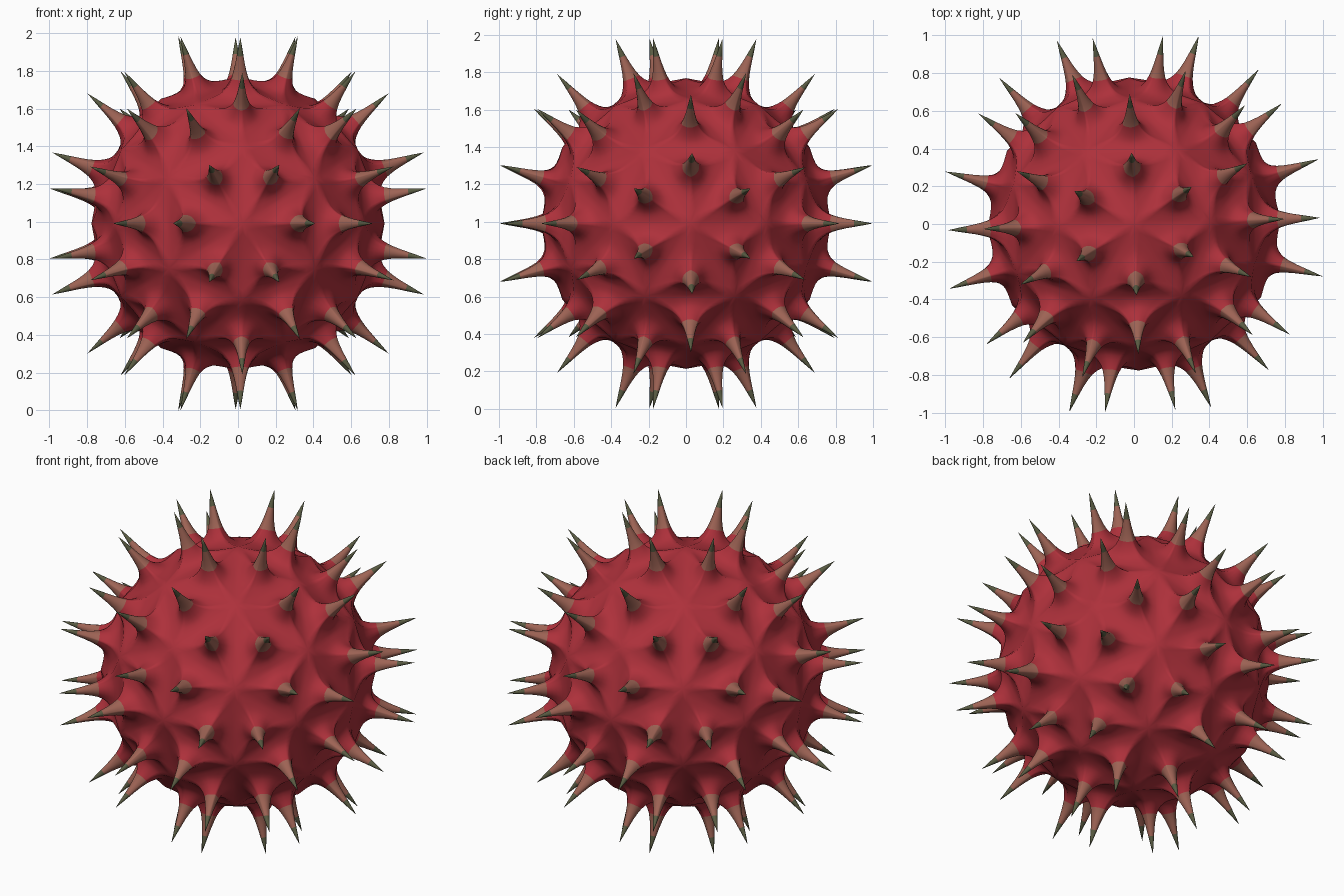
import bpy, bmesh, math
from itertools import combinations
from mathutils import Vector, Matrix

if "Cube" in bpy.data.objects:
    bpy.data.objects.remove(bpy.data.objects["Cube"])

TIP = 1.055           # spike tip radius
STEPS = 8             # points along each cell edge
# spike profile: (fraction of cell width, distance from centre)
PROFILE = [(0.85, 0.750), (0.7, 0.752), (0.57, 0.757), (0.46, 0.766), (0.36, 0.783),
           (0.28, 0.803), (0.21, 0.830), (0.155, 0.865), (0.11, 0.905),
           (0.07, 0.955), (0.035, 1.005)]
BODY_TOP, SPIKE_TOP = 0.830, 0.955


def material(name, rgb):
    m = bpy.data.materials.new(name)
    m.diffuse_color = (*rgb, 1)
    m.use_nodes = True
    m.node_tree.nodes["Principled BSDF"].inputs["Base Color"].default_value = m.diffuse_color
    return m


# 80 triangular cells: an icosahedron split once
phi = (1 + 5 ** 0.5) / 2
corners = []
for a in (-1, 1):
    for b in (-phi, phi):
        corners += [Vector((a, 0, b)), Vector((b, a, 0)), Vector((0, b, a))]
cells = []
for t in combinations(corners, 3):
    if all(abs((p - q).length - 2) < 0.01 for p, q in combinations(t, 2)):
        a, b, c = [v.normalized() for v in t]
        if (b - a).cross(c - a).dot(a) < 0:
            b, c = c, b
        ab, bc, ca = [(p + q).normalized() for p, q in ((a, b), (b, c), (c, a))]
        cells += [(a, ab, ca), (ab, b, bc), (ca, bc, c), (ab, bc, ca)]

bm = bmesh.new()
for cell in cells:
    axis = sum(cell, Vector()).normalized()
    # outline of the cell, dipping a little between its corners
    outline = []
    for k in range(3):
        p, q = cell[k], cell[(k + 1) % 3]
        for i in range(STEPS):
            t = i / STEPS
            d = p.lerp(q, t).normalized()
            outline.append((d, 0.777 - 0.034 * 4 * t * (1 - t)))
    offsets = [d / d.dot(axis) - axis for d, r in outline]
    mean = sum(o.length for o in offsets) / len(offsets)

    # rings from the outline up the flare to the spike
    rings = [[bm.verts.new(d * r) for d, r in outline]]
    levels = [0.75]
    for f, height in PROFILE:
        ring = []
        for (d, r0), o in zip(outline, offsets):
            width = f * (o.length * f + mean * (1 - f))
            w = f * f if height < BODY_TOP else 0
            w *= min(1, (BODY_TOP - height) / 0.06) if w else 0
            r = height + (r0 - 0.75) * w
            ring.append(bm.verts.new((axis + o.normalized() * width).normalized() * r))
        rings.append(ring)
        levels.append(height)
    tip = bm.verts.new(axis * TIP)

    # faces coloured by height along the spike
    n = len(outline)
    for k, ring in enumerate(rings):
        low = levels[k] + 1e-4
        mat = 0 if low < BODY_TOP else 1 if low < SPIKE_TOP else 2
        for i in range(n):
            j = (i + 1) % n
            if k + 1 < len(rings):
                f = bm.faces.new((ring[i], ring[j], rings[k + 1][j], rings[k + 1][i]))
            else:
                f = bm.faces.new((ring[i], ring[j], tip))
            f.material_index = mat
            f.smooth = True

bmesh.ops.remove_doubles(bm, verts=bm.verts, dist=1e-4)
bmesh.ops.recalc_face_normals(bm, faces=bm.faces)
# slight turn about z, then stand on the ground
bm.transform(Matrix.Rotation(math.radians(1.9), 4, 'Z'))
lowest = min(v.co.z for v in bm.verts)
bm.transform(Matrix.Translation((0, 0, -lowest)))

mesh = bpy.data.meshes.new("spiky_ball")
bm.to_mesh(mesh)
bm.free()
mesh.materials.append(material("body red", (0.42, 0.030, 0.043)))
mesh.materials.append(material("spike brown", (0.34, 0.125, 0.09)))
mesh.materials.append(material("tip olive", (0.10, 0.105, 0.055)))
ball = bpy.data.objects.new("spiky_ball", mesh)
bpy.context.collection.objects.link(ball)
